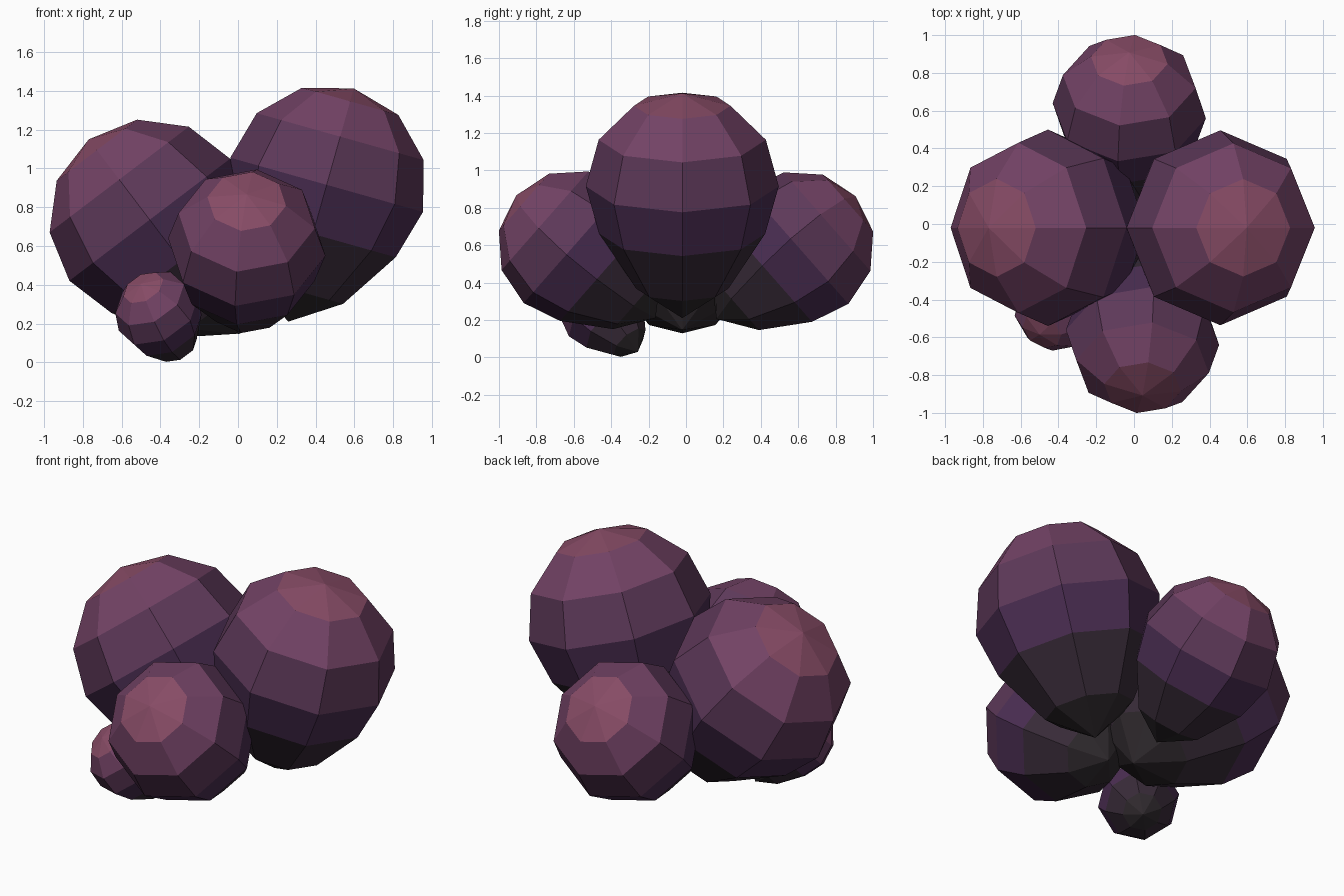
import bpy, bmesh, math
from mathutils import Vector

if "Cube" in bpy.data.objects:
    bpy.data.objects.remove(bpy.data.objects["Cube"])

# Egg profile, tip to tail: (distance along axis, radius) for unit size
PROFILE = [(0.866, 0.5), (0.5, 0.866), (0, 1), (-0.51, 0.86), (-1.1, 0.48)]
TIP, TAIL, SIDES = 1.0, -1.42, 8

# Colour bands fading from rosy tip to dark tail
BANDS = [(0.24, 0.07, 0.13), (0.17, 0.055, 0.13), (0.11, 0.04, 0.10),
         (0.07, 0.027, 0.085), (0.04, 0.024, 0.04), (0.028, 0.022, 0.026)]
mats = []
for i, c in enumerate(BANDS):
    m = bpy.data.materials.new(f"berry_band_{i + 1}")
    m.diffuse_color = (*c, 1)
    m.use_nodes = True
    m.node_tree.nodes["Principled BSDF"].inputs["Base Color"].default_value = m.diffuse_color
    mats.append(m)


def berry(name, centre, axis, side, size):
    """Faceted egg: axis points to the tip, side fixes one meridian."""
    o, u = Vector(centre), Vector(axis).normalized()
    s = Vector(side)
    s = (s - u * s.dot(u)).normalized()
    t = u.cross(s)
    bm = bmesh.new()
    rings = []
    for a, r in PROFILE:
        ring = []
        for k in range(SIDES):
            ang = 2 * math.pi * k / SIDES
            d = s * math.cos(ang) + t * math.sin(ang)
            ring.append(bm.verts.new(o + size * (u * a + d * r)))
        rings.append(ring)
    tip = bm.verts.new(o + u * size * TIP)
    tail = bm.verts.new(o + u * size * TAIL)
    for k in range(SIDES):
        n = (k + 1) % SIDES
        bm.faces.new((tip, rings[0][k], rings[0][n])).material_index = 0
        for i in range(len(rings) - 1):
            f = bm.faces.new((rings[i][k], rings[i + 1][k],
                              rings[i + 1][n], rings[i][n]))
            f.material_index = i + 1
        bm.faces.new((tail, rings[-1][n], rings[-1][k])).material_index = 5
    bmesh.ops.recalc_face_normals(bm, faces=bm.faces[:])
    me = bpy.data.meshes.new(name)
    bm.to_mesh(me)
    bm.free()
    for m in mats:
        me.materials.append(m)
    ob = bpy.data.objects.new(name, me)
    bpy.context.collection.objects.link(ob)
    return ob


# Two large berries left and right
berry("large_berry_right", (0.457, -0.02, 0.915), (0.27, 0, 0.96), (1, 0, 0), 0.516)
berry("large_berry_left", (-0.455, -0.02, 0.735), (-0.605, 0, 0.797), (1, 0, 0), 0.52)
# Two medium berries front and back, slightly spun on their axes
berry("medium_berry_front", (0.045, -0.60, 0.595), (0, -0.75, 0.66), (0.405, -0.04, -0.045), 0.41)
berry("medium_berry_back", (-0.025, 0.60, 0.59), (0, 0.75, 0.66), (-0.405, 0.04, -0.045), 0.41)
# Small berry low at the front left
berry("small_berry", (-0.41, -0.45, 0.25), (-0.4, -0.6, 0.69), (1, 0, 0.2), 0.225)
